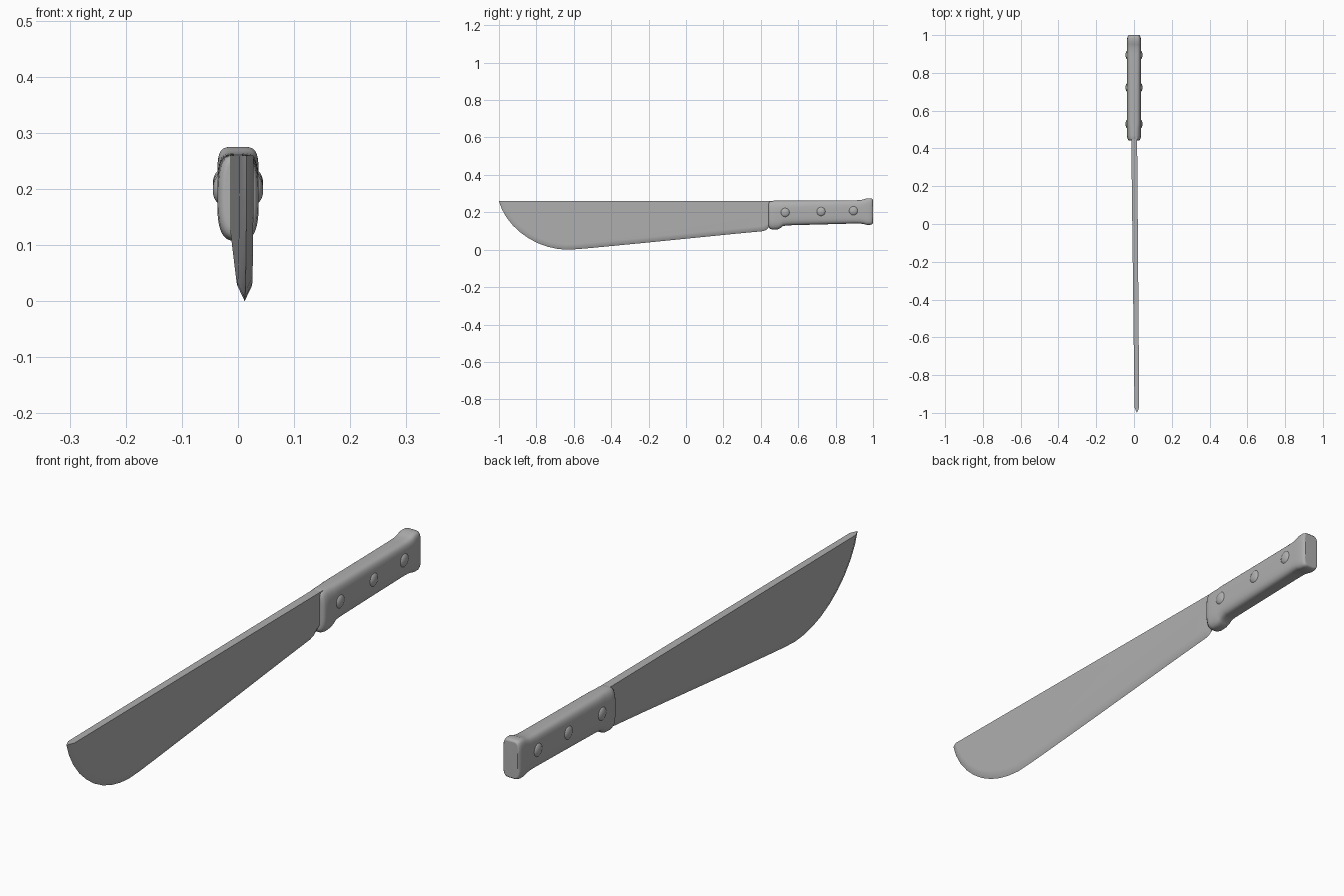
import bpy, bmesh, math
from mathutils import Vector

if "Cube" in bpy.data.objects:
    bpy.data.objects.remove(bpy.data.objects["Cube"])

# Darker grey shared by all parts
grey = bpy.data.materials.new("dark_grey")
grey.diffuse_color = (0.43, 0.43, 0.43, 1)
grey.use_nodes = True
grey.node_tree.nodes["Principled BSDF"].inputs["Base Color"].default_value = grey.diffuse_color


def finish(bm, name, angle):
    bmesh.ops.recalc_face_normals(bm, faces=bm.faces)
    mesh = bpy.data.meshes.new(name)
    bm.to_mesh(mesh)
    bm.free()
    mesh.materials.append(grey)
    obj = bpy.data.objects.new(name, mesh)
    bpy.context.collection.objects.link(obj)
    bpy.ops.object.select_all(action='DESELECT')
    obj.select_set(True)
    bpy.context.view_layer.objects.active = obj
    bpy.ops.object.shade_smooth_by_angle(angle=math.radians(angle))
    return obj


# Blade: flat sides with a ground bevel along the curved cutting edge
SPINE = 0.26
edge = [(-1, SPINE), (-.985, .217), (-.96, .173), (-.925, .129), (-.885, .092),
        (-.84, .060), (-.79, .034), (-.74, .016), (-.69, .005), (-.64, 0),
        (-.58, .003), (-.5, .010), (-.25, .034), (0, .059), (.25, .084),
        (.41, .099), (.43, .106), (.44, .118), (.47, .121)]
edge = [Vector(p) for p in edge]


def blade_x(y, side):
    t = (0.45 - y) / 1.45
    return 0.001 + 0.0145 * t + side * (0.0155 - 0.003 * t)


inner = []
for i, p in enumerate(edge):
    d = (edge[min(i + 1, len(edge) - 1)] - edge[max(i - 1, 0)]).normalized()
    inner.append(p + Vector((-d.y, d.x)) * 0.028)
inner[0] = Vector((-.972, SPINE))
inner[-1] = Vector((.47, .149))
inner[-2] = Vector((.44, .142))
inner.append(Vector((.47, SPINE)))

bm = bmesh.new()
ev = [bm.verts.new((blade_x(p.x, 0), p.x, p.y)) for p in edge]
sides = []
for s in (-1, 1):
    sv = [bm.verts.new((blade_x(p.x, s), p.x, p.y)) for p in inner]
    bm.faces.new(sv)
    for i in range(len(ev) - 1):
        bm.faces.new((ev[i], ev[i + 1], sv[i + 1], sv[i]))
    sides.append(sv)
a, b = sides
bm.faces.new((ev[0], a[0], a[-1], b[-1], b[0]))
bm.faces.new((ev[-1], a[-2], a[-1], b[-1], b[-2]))
blade = finish(bm, "blade", 35)
blade.modifiers.new("even_shading", 'WEIGHTED_NORMAL').keep_sharp = True

# Handle: rounded sections (y, bottom, top, half width, roundness) lofted along y
sections = [(.441, .128, .248, .022, .65), (.444, .117, .257, .030, .65),
            (.452, .110, .261, .035, .65), (.468, .107, .262, .037, .65),
            (.492, .109, .262, .037, .65), (.507, .117, .262, .037, .62),
            (.518, .126, .262, .037, .6), (.540, .130, .262, .037, .58),
            (.72, .135, .263, .037, .55), (.90, .140, .264, .037, .5),
            (.930, .140, .265, .037, .48), (.950, .137, .269, .037, .45),
            (.966, .133, .275, .037, .42), (.984, .133, .275, .036, .4),
            (.994, .135, .273, .033, .4), (1.0, .141, .267, .028, .4)]
N = 40
bm = bmesh.new()
rings = []
for y, lo, hi, hx, e in sections:
    ring = []
    for k in range(N):
        angle = math.tau * (k + .5) / N
        c, s = math.cos(angle), math.sin(angle)
        x = hx * math.copysign(abs(c) ** e, c)
        z = (lo + hi) / 2 + (hi - lo) / 2 * math.copysign(abs(s) ** e, s)
        ring.append(bm.verts.new((x, y, z)))
    rings.append(ring)
for r, q in zip(rings, rings[1:]):
    for k in range(N):
        bm.faces.new((r[k], r[(k + 1) % N], q[(k + 1) % N], q[k]))
bm.faces.new(rings[0])
bm.faces.new(rings[-1])
handle = finish(bm, "handle", 50)
handle.modifiers.new("even_shading", 'WEIGHTED_NORMAL').keep_sharp = True

# Rivets: domed heads on both sides of the handle
for i, (y, z) in enumerate([(.53, .199), (.722, .204), (.895, .208)]):
    for side, label in ((-1, "left"), (1, "right")):
        bpy.ops.mesh.primitive_uv_sphere_add(segments=24, ring_count=12, radius=1,
                                             location=(side * .032, y, z))
        rivet = bpy.context.object
        rivet.name = f"rivet_{label}_{i + 1}"
        rivet.scale = (.0130, .025, .025)
        rivet.data.materials.append(grey)
        bpy.ops.object.shade_smooth()
